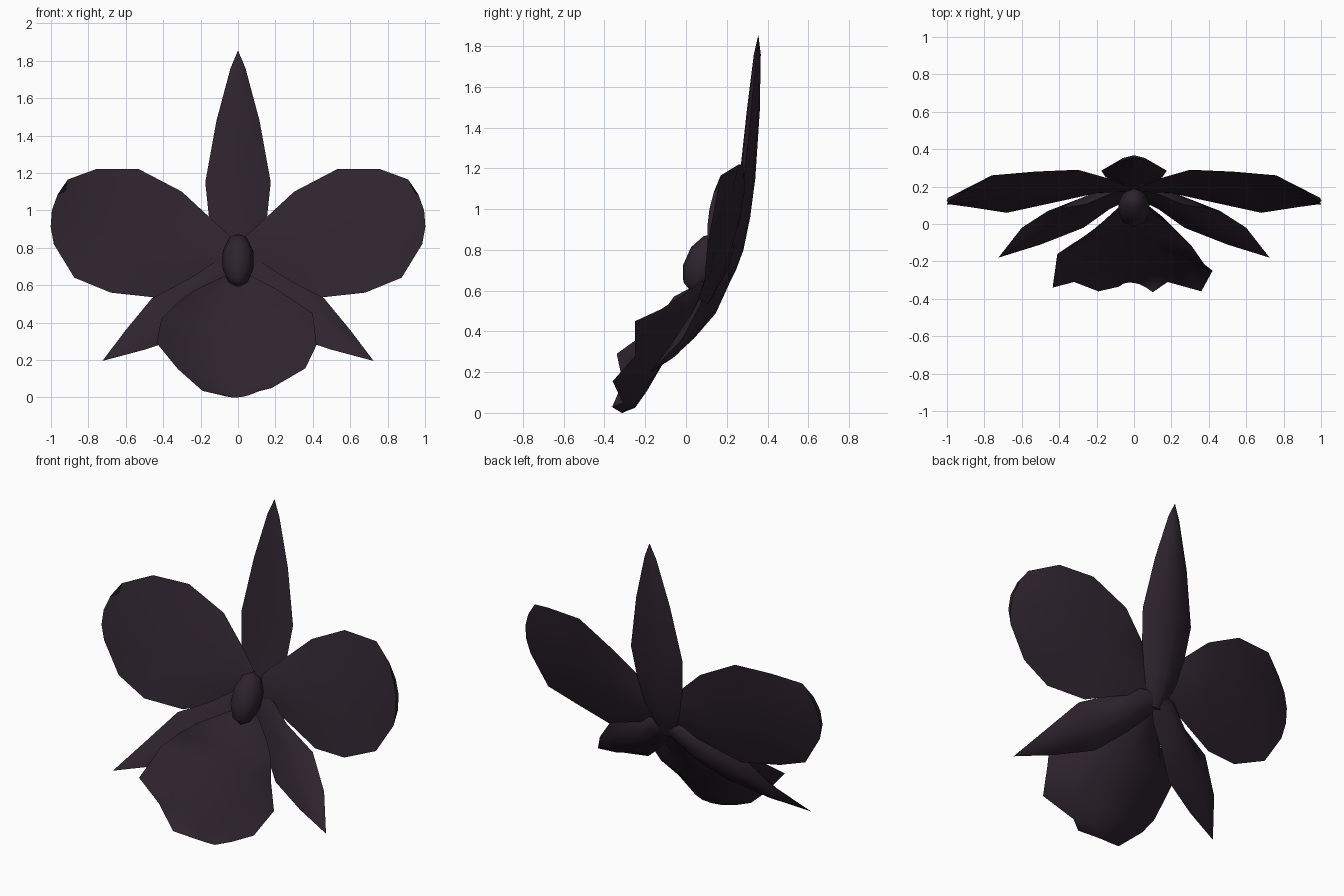
import bpy, bmesh
from mathutils import Vector

plum = bpy.data.materials.new("dark plum")
plum.diffuse_color = (0.027, 0.017, 0.027, 1)


def petal(name, rows, mirror=False, cols=4, power=2.3):
    """Closed fleshy petal: each row is (edge, back middle, edge, front middle)."""
    bm = bmesh.new()
    for side in (1, 3):
        grid = []
        for row in rows:
            a, m, b = Vector(row[0]), Vector(row[side]), Vector(row[2])
            line = []
            for i in range(cols + 1):
                t = 2 * i / cols - 1
                bend = ((a + b) / 2 - m) * abs(t) ** power
                line.append(bm.verts.new(m + (b - a) * t / 2 + bend))
            grid.append(line)
        for r0, r1 in zip(grid, grid[1:]):
            for i in range(cols):
                bm.faces.new((r0[i], r0[i + 1], r1[i + 1], r1[i]))
    # weld the two skins along the rim, pointed tips collapse to one vertex
    bmesh.ops.remove_doubles(bm, verts=bm.verts, dist=0.0005)
    bmesh.ops.holes_fill(bm, edges=[e for e in bm.edges if e.is_boundary], sides=0)
    bmesh.ops.recalc_face_normals(bm, faces=bm.faces)
    me = bpy.data.meshes.new(name)
    bm.to_mesh(me)
    bm.free()
    me.materials.append(plum)
    me.shade_smooth()
    ob = bpy.data.objects.new(name, me)
    bpy.context.collection.objects.link(ob)
    bpy.context.view_layer.objects.active = ob
    ob.select_set(True)
    bpy.ops.object.shade_smooth_by_angle(angle=1.0)
    ob.select_set(False)
    if mirror:
        mod = ob.modifiers.new("mirror", 'MIRROR')
        mod.use_mirror_merge = False
    return ob


# upper sepal: (half width, edge y, back y, front y, z)
profile = [(0.045, 0.18, 0.20, 0.17, 0.61), (0.085, 0.205, 0.245, 0.18, 0.70),
           (0.12, 0.23, 0.282, 0.205, 0.80), (0.155, 0.255, 0.315, 0.235, 0.96),
           (0.175, 0.285, 0.34, 0.262, 1.15), (0.115, 0.32, 0.362, 0.298, 1.48),
           (0.04, 0.345, 0.367, 0.333, 1.76), (0.0, 0.355, 0.355, 0.355, 1.855)]
petal("upper_sepal", [((-w, e, z), (0, m, z), (w, e, z), (0, f, z))
                      for w, e, m, f, z in profile])

# broad side petals
petal("side_petals", [
    ((0.03, 0.20, 0.85), (0.02, 0.21, 0.76), (0.03, 0.18, 0.67), (0.02, 0.17, 0.76)),
    ((0.16, 0.25, 0.97), (0.16, 0.235, 0.80), (0.20, 0.165, 0.63), (0.17, 0.185, 0.80)),
    ((0.30, 0.29, 1.10), (0.36, 0.23, 0.83), (0.45, 0.11, 0.535), (0.36, 0.18, 0.82)),
    ((0.53, 0.28, 1.22), (0.60, 0.21, 0.89), (0.68, 0.06, 0.56), (0.60, 0.165, 0.88)),
    ((0.76, 0.26, 1.22), (0.83, 0.185, 0.94), (0.875, 0.09, 0.64), (0.83, 0.15, 0.93)),
    ((0.91, 0.17, 1.165), (0.995, 0.14, 1.00), (0.985, 0.105, 0.82), (0.995, 0.115, 1.00)),
], mirror=True, power=2)

# pointed lower sepals
petal("lower_sepals", [
    ((0.04, 0.18, 0.72), (0.0, 0.22, 0.68), (-0.02, 0.18, 0.62), (0.0, 0.17, 0.67)),
    ((0.13, 0.16, 0.72), (0.09, 0.215, 0.64), (0.03, 0.13, 0.55), (0.09, 0.13, 0.64)),
    ((0.26, 0.105, 0.635), (0.21, 0.165, 0.53), (0.13, 0.08, 0.45), (0.21, 0.075, 0.56)),
    ((0.46, 0.07, 0.53), (0.38, 0.07, 0.41), (0.27, -0.02, 0.33), (0.37, 0.005, 0.45)),
    ((0.60, -0.02, 0.36), (0.54, -0.04, 0.29), (0.50, -0.11, 0.255), (0.55, -0.085, 0.32)),
    ((0.725, -0.18, 0.195),) * 4,
], mirror=True)

# cupped lip with a wavy rim
petal("lip", [
    ((-0.08, 0.08, 0.645), (0, 0.14, 0.61), (0.08, 0.08, 0.645), (0, 0.08, 0.645)),
    ((-0.24, -0.06, 0.57), (0, 0.08, 0.51), (0.22, -0.03, 0.57), (0, 0.01, 0.55)),
    ((-0.33, -0.11, 0.50), (0, 0.02, 0.43), (0.31, -0.12, 0.51), (0, -0.05, 0.47)),
    ((-0.41, -0.16, 0.42), (0, -0.03, 0.35), (0.40, -0.25, 0.45), (0, -0.10, 0.39)),
    ((-0.435, -0.34, 0.29), (0, -0.12, 0.23), (0.42, -0.25, 0.28), (0, -0.18, 0.26)),
    ((-0.32, -0.31, 0.15), (0, -0.19, 0.11), (0.36, -0.36, 0.155), (0, -0.25, 0.13)),
    ((-0.19, -0.36, 0.035), (0, -0.25, 0.025), (0.18, -0.31, 0.05), (0, -0.295, 0.05)),
    ((-0.08, -0.335, 0.015), (0, -0.315, 0.0), (0.10, -0.365, 0.03), (0, -0.315, 0.0)),
], cols=6)

# central column
bpy.ops.mesh.primitive_uv_sphere_add(segments=8, ring_count=5, radius=1,
                                     location=(0, 0.088, 0.733), rotation=(-0.42, 0, 0))
column = bpy.context.object
column.name = "column"
column.scale = (0.088, 0.095, 0.153)
column.data.materials.append(plum)
bpy.ops.object.shade_smooth()
